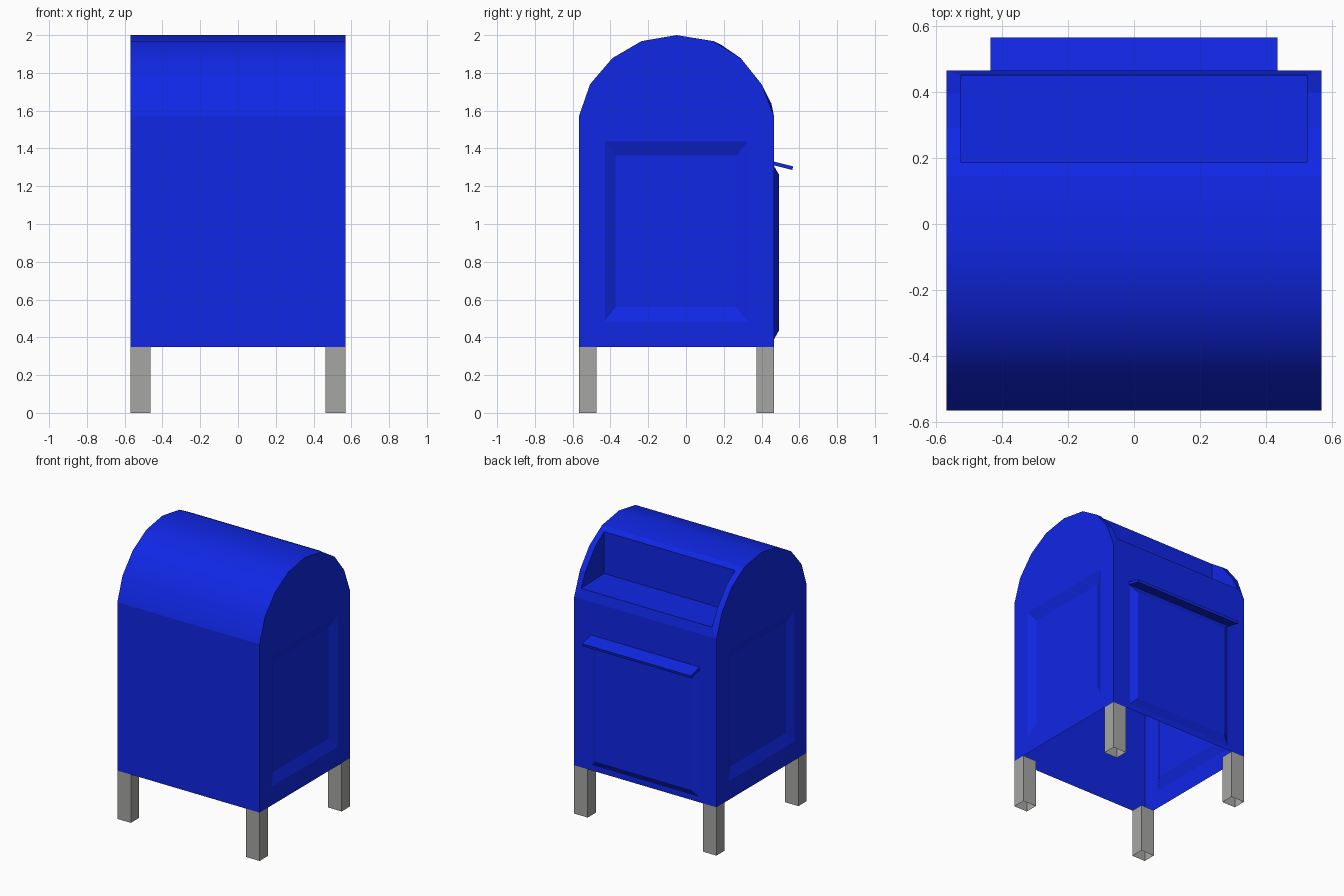
import bpy, bmesh

if "Cube" in bpy.data.objects:
    bpy.data.objects.remove(bpy.data.objects["Cube"])

W, IN = 0.57, 0.525            # half width of the body, half width of the mail slot
Y0, Y1 = -0.567, 0.466         # front and back of the body
ZB, ZS = 0.35, 1.57            # bottom of the body, start of the arch


def material(name, rgb):
    m = bpy.data.materials.new(name)
    m.diffuse_color = (*rgb, 1)
    m.use_nodes = True
    m.node_tree.nodes["Principled BSDF"].inputs["Base Color"].default_value = m.diffuse_color
    return m


BLUE = material("mailbox blue", (0.005, 0.02, 0.78))
GREY = material("leg grey", (0.38, 0.38, 0.37))


def finish(name, bm, mat):
    bmesh.ops.remove_doubles(bm, verts=bm.verts, dist=1e-5)
    bmesh.ops.recalc_face_normals(bm, faces=bm.faces)
    me = bpy.data.meshes.new(name)
    bm.to_mesh(me)
    bm.free()
    me.materials.append(mat)
    ob = bpy.data.objects.new(name, me)
    bpy.context.collection.objects.link(ob)
    return ob


def face(bm, pts, smooth=False):
    f = bm.faces.new([bm.verts.new(p) for p in pts])
    f.smooth = smooth


def ring(bm, a, b):
    """Band of quads between two closed loops."""
    n = len(a)
    for i in range(n):
        j = (i + 1) % n
        face(bm, [a[i], a[j], b[j], b[i]])


def span(bm, p, q, w1, w2, smooth=False):
    """Quad across x between two (y, z) points."""
    face(bm, [(-w1, *p), (w1, *p), (w2, *q), (-w2, *q)], smooth)


# Body shell: arched profile across x, open underneath
arch = [(Y0, ZS), (-0.508, 1.74), (-0.39, 1.878), (-0.236, 1.968), (-0.05, 2.0),
        (0.146, 1.968), (0.29, 1.878), (0.40, 1.74), (Y1, ZS)]
bm = bmesh.new()
span(bm, (Y0, ZB), arch[0], W, W)
span(bm, (Y1, ZB), arch[8], W, W)
for p, q in zip(arch[:5], arch[1:6]):
    span(bm, p, q, W, W, True)

# Mail slot cut in the back of the arch: rim, floor, back wall and cheeks
rim = [(0.187, 1.948), arch[6], arch[7], (0.452, 1.638)]
corner = (0.187, 1.645)
span(bm, arch[5], rim[0], W, IN)
span(bm, arch[8], rim[3], W, IN)
span(bm, rim[0], corner, IN, IN)
span(bm, corner, rim[3], IN, IN)
for s in (-1, 1):
    for i in range(3):
        face(bm, [(s * W, *arch[5 + i]), (s * W, *arch[6 + i]),
                  (s * IN, *rim[i + 1]), (s * IN, *rim[i])])
    face(bm, [(s * IN, *p) for p in rim + [corner]])

    # End wall with a recessed panel
    def rect(x, a, b, c, d):
        return [(s * x, a, c), (s * x, b, c), (s * x, b, d), (s * x, a, d)]
    outer = rect(W, Y0, Y1, ZB, ZS)
    lip = rect(W, -0.43, 0.328, 0.485, 1.437)
    inner = rect(W - 0.03, -0.373, 0.265, 0.56, 1.362)
    ring(bm, outer, lip)
    ring(bm, lip, inner)
    face(bm, inner)
    face(bm, [(s * W, *p) for p in arch])
finish("body", bm, BLUE)

# Raised bevelled door on the back
bm = bmesh.new()
base = [(x, Y1, z) for x, z in ((-0.425, 0.39), (0.425, 0.39), (0.425, 1.307), (-0.425, 1.307))]
top = [(x, 0.493, z) for x, z in ((-0.378, 0.437), (0.378, 0.437), (0.378, 1.26), (-0.378, 1.26))]
ring(bm, base, top)
face(bm, top)
finish("back_door", bm, BLUE)

# Sloping rain hood over the door
bm = bmesh.new()
prof = [(Y1, 1.33), (0.567, 1.305), (0.563, 1.286), (Y1, 1.31)]
ends = [[(s * 0.436, *p) for p in prof] for s in (-1, 1)]
ring(bm, *ends)
for e in ends:
    face(bm, e)
finish("door_hood", bm, BLUE)

# Four square tube legs, open at the ends
for sx, side in ((-1, "left"), (1, "right")):
    for ya, yb, end in ((Y0, Y0 + 0.094, "front"), (Y1 - 0.094, Y1, "back")):
        bm = bmesh.new()
        loops = [[(sx * W, ya, z), (sx * 0.462, ya, z), (sx * 0.462, yb, z), (sx * W, yb, z)]
                 for z in (0, ZB)]
        ring(bm, *loops)
        finish(f"{end}_{side}_leg", bm, GREY)
